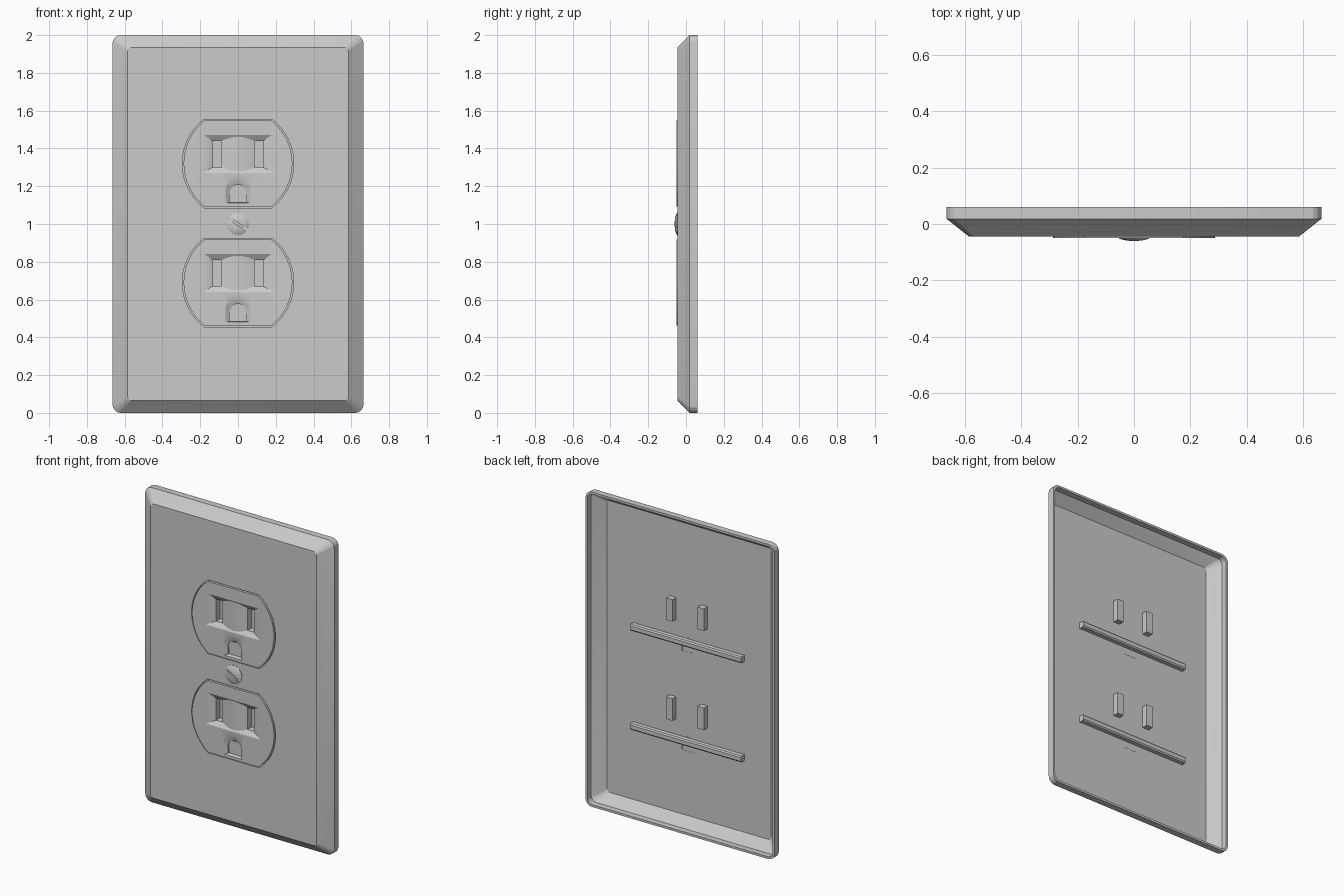
import bpy, bmesh, math
from mathutils import Vector

if "Cube" in bpy.data.objects:
    bpy.data.objects.remove(bpy.data.objects["Cube"])

CENTRES = (0.69, 1.32)      # heights of the two outlets


def ring(bm, pts, y):
    return [bm.verts.new((x, y, z)) for x, z in pts]


def bridge(bm, a, b):
    n = len(a)
    for i in range(n):
        j = (i + 1) % n
        bm.faces.new((a[i], a[j], b[j], b[i]))


def fill(bm, *loops):
    """Flat face bounded by the first loop, with the others as holes."""
    edges = []
    for lp in loops:
        for i, v in enumerate(lp):
            w = lp[(i + 1) % len(lp)]
            edges.append(bm.edges.get((v, w)) or bm.edges.new((v, w)))
    bmesh.ops.triangle_fill(bm, edges=edges, use_beauty=True, normal=(0, -1, 0))


def finish(bm, name, smooth=None):
    bmesh.ops.remove_doubles(bm, verts=bm.verts, dist=1e-5)
    bmesh.ops.dissolve_degenerate(bm, edges=bm.edges, dist=1e-6)
    bmesh.ops.recalc_face_normals(bm, faces=bm.faces)
    # the foremost flat faces must look towards the viewer
    front = min(bm.faces, key=lambda f: f.calc_center_median().y)
    if front.normal.y > 0:
        bmesh.ops.reverse_faces(bm, faces=bm.faces)
    me = bpy.data.meshes.new(name)
    bm.to_mesh(me)
    bm.free()
    ob = bpy.data.objects.new(name, me)
    bpy.context.collection.objects.link(ob)
    if smooth:
        bpy.ops.object.select_all(action='DESELECT')
        ob.select_set(True)
        bpy.context.view_layer.objects.active = ob
        bpy.ops.object.shade_smooth_by_angle(angle=math.radians(smooth))
    return ob


def arc(cx, cz, r, a0, a1, n):
    return [(cx + r * math.cos(math.radians(a0 + (a1 - a0) * i / n)),
             cz + r * math.sin(math.radians(a0 + (a1 - a0) * i / n))) for i in range(n + 1)]


def rounded(hw, hh, r):
    pts = []
    for k, (sx, sz) in enumerate(((1, 1), (-1, 1), (-1, -1), (1, -1))):
        pts += arc(sx * (hw - r), 1 + sz * (hh - r), r, 90 * k, 90 * k + 90, 4)
    return pts


def rect(x0, x1, z0, z1):
    return [(x0, z0), (x1, z0), (x1, z1), (x0, z1)]


def outlet_outline(cz, r, h):
    a = math.degrees(math.asin(h / r))
    return arc(0, cz, r, -a, a, 16) + arc(0, cz, r, 180 - a, 180 + a, 16)


def arch(cz, hw, bottom, top):
    return [(-hw, cz + bottom), (hw, cz + bottom)] + arc(0, cz + top - hw, hw, 0, 180, 12)


# Wall plate: bevelled hollow shell with two outlet openings
bm = bmesh.new()
sections = [(0.585, 0.935, 0.025, -0.045), (0.665, 1.0, 0.045, 0.018), (0.665, 1.0, 0.045, 0.06),
            (0.651, 0.986, 0.035, 0.06), (0.651, 0.986, 0.035, 0.022), (0.577, 0.927, 0.02, -0.032)]
rings = [ring(bm, rounded(w, h, r), y) for w, h, r, y in sections]
for a, b in zip(rings, rings[1:]):
    bridge(bm, a, b)
front_holes = [ring(bm, outlet_outline(c, 0.295, 0.234), -0.045) for c in CENTRES]
back_holes = [ring(bm, outlet_outline(c, 0.295, 0.234), -0.032) for c in CENTRES]
for a, b in zip(front_holes, back_holes):
    bridge(bm, a, b)
fill(bm, rings[0], *front_holes)
fill(bm, rings[-1], *back_holes)
finish(bm, "wall_plate", 12)


# Outlet faces: dished recess with a central ridge, two slots and a ground hole
def outlet_face(cz, name):
    bm = bmesh.new()
    yf, depth, slot_back = -0.05, 0.019, 0.01
    half = [(0.19, 0.0), (0.133, depth), (0.088, depth), (0.06, 0.012), (0.03, 0.007)]
    cols = [(-x, d) for x, d in half] + [(0, 0.005)] + half[::-1]
    rows = []
    for x, d in cols:
        o = d * 1.58
        xo = x * 0.93 if d == 0 else x
        if d == 0:
            rows.append([(xo, yf, 0.15), None, None, (x, yf, -0.05)])
        else:
            rows.append([(x, yf, 0.15), (x, yf + d, 0.15 - o), (x, yf + d, -0.05 + o), (x, yf, -0.05)])
    cv = [[bm.verts.new((p[0], p[1], cz + p[2])) if p else None for p in r] for r in rows]
    for r in cv:
        r[1] = r[1] or r[0]
        r[2] = r[2] or r[3]
    for i in range(len(cv) - 1):
        for k in range(3):
            q = [cv[i][k], cv[i + 1][k], cv[i + 1][k + 1], cv[i][k + 1]]
            if k == 1 and i in (1, len(cv) - 3):
                back = [bm.verts.new((v.co.x, slot_back, v.co.z)) for v in q]
                bridge(bm, q, back)
                bm.faces.new(back)
            else:
                bm.faces.new(list(dict.fromkeys(q)))
    recess = [r[0] for r in cv] + [r[3] for r in cv[::-1]]

    g0 = ring(bm, arch(cz, 0.067, -0.21, -0.08), yf)
    g1 = ring(bm, arch(cz, 0.045, -0.205, -0.113), -0.036)
    g2 = ring(bm, arch(cz, 0.045, -0.205, -0.113), -0.026)
    bridge(bm, g0, g1)
    bridge(bm, g1, g2)

    rim = ring(bm, outlet_outline(cz, 0.288, 0.228), yf)
    skirt = ring(bm, outlet_outline(cz, 0.288, 0.228), -0.03)
    bridge(bm, rim, skirt)
    fill(bm, rim, recess, g0)
    finish(bm, name, 25)


for c, n in zip(CENTRES, ("lower", "upper")):
    outlet_face(c, n + "_outlet_face")

    # Ground strap behind each ground hole
    bm = bmesh.new()
    prof = [(-0.034, -0.16), (0.0, -0.16), (0.006, -0.152), (0.006, -0.128), (0.0, -0.12), (-0.029, -0.12)]
    ends = [[bm.verts.new((x, y, c + z)) for y, z in prof] for x in (-0.39, 0.39)]
    # only the part behind the plate spans the full width
    for e in ends:
        e[0].co.y = e[-1].co.y = -0.031
        bm.faces.new(e)
    bridge(bm, *ends)
    finish(bm, n + "_ground_strap")

# Backing panel with slot openings
bm = bmesh.new()
slots = [ring(bm, rect(s * 0.1105 - 0.0225, s * 0.1105 + 0.0225, c - 0.02, c + 0.12), -0.027)
         for c in CENTRES for s in (-1, 1)]
fill(bm, ring(bm, rect(-0.38, 0.38, 0.37, 1.64), -0.027), *slots)
finish(bm, "backing_panel")

# Screw: domed head split by a slanted slot
bm = bmesh.new()
across = Vector((math.sin(math.radians(32)), 0, math.cos(math.radians(32))))
for side in (1, -1):
    half = bmesh.new()
    prof = [(0.06, -0.04), (0.06, -0.047), (0.05, -0.053), (0.034, -0.0575), (0.017, -0.0595)]
    rs = [ring(half, arc(0, 1.0, r, 0, 345, 23), y) for r, y in prof]
    for a, b in zip(rs, rs[1:]):
        bridge(half, a, b)
    tip = half.verts.new((0, -0.06, 1.0))
    for i in range(24):
        half.faces.new((rs[-1][i], rs[-1][(i + 1) % 24], tip))
    half.faces.new(rs[0])
    cut = bmesh.ops.bisect_plane(half, geom=half.verts[:] + half.edges[:] + half.faces[:],
                                 plane_co=Vector((0, 0, 1)) + across * side * 0.006,
                                 plane_no=across * side, clear_inner=True)
    bmesh.ops.holes_fill(half, edges=[e for e in half.edges if e.is_boundary])
    tmp = bpy.data.meshes.new("screw_half")
    half.to_mesh(tmp)
    half.free()
    bm.from_mesh(tmp)
    bpy.data.meshes.remove(tmp)
bm.faces.new(ring(bm, arc(0, 1.0, 0.058, 0, 345, 23), -0.049))
finish(bm, "screw", 30)
